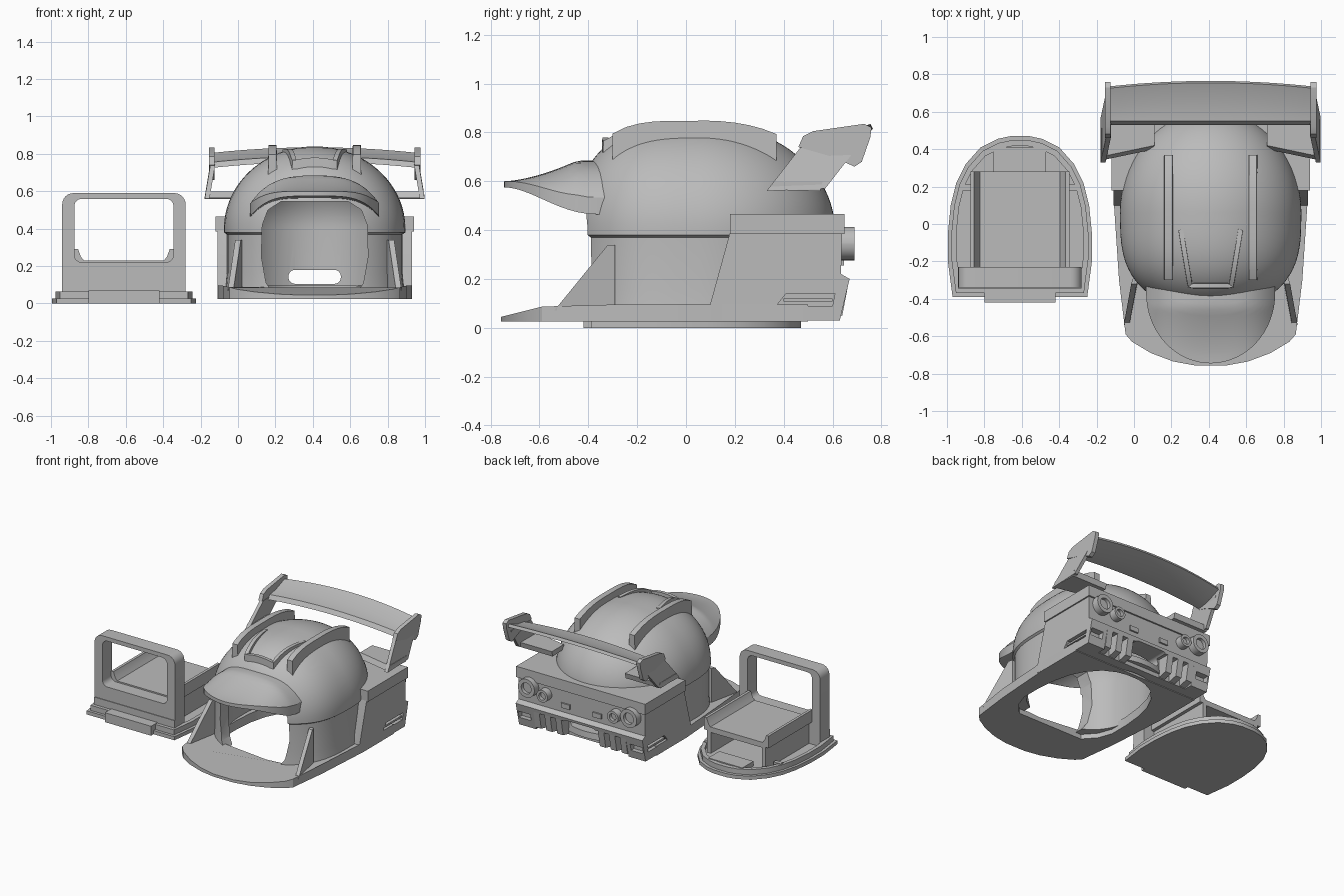
import bpy, bmesh
from math import sin, cos, pi, sqrt, radians

cube = bpy.data.objects.get("Cube")
if cube:
    bpy.data.objects.remove(cube)

grey = bpy.data.materials.new("plain_grey")
grey.use_nodes = True
GREY = (0.5, 0.5, 0.5, 1)
grey.diffuse_color = GREY
for node in grey.node_tree.nodes:
    if node.type == 'BSDF_PRINCIPLED':
        node.inputs["Base Color"].default_value = GREY

CX, CY = 0.41, 0.06      # helmet centre
TX = -0.61               # tray centre
SIDES = (-1, 1)


def tube(name, sections):
    """Closed solid through equal-length loops of points."""
    bm = bmesh.new()
    loops = [[bm.verts.new(p) for p in s] for s in sections]
    n = len(loops[0])
    for a, b in zip(loops, loops[1:]):
        for i in range(n):
            j = (i + 1) % n
            bm.faces.new((a[i], a[j], b[j], b[i]))
    bm.faces.new(loops[0][::-1])
    bm.faces.new(loops[-1])
    bmesh.ops.recalc_face_normals(bm, faces=bm.faces)
    mesh = bpy.data.meshes.new(name)
    bm.to_mesh(mesh)
    bm.free()
    mesh.materials.append(grey)
    obj = bpy.data.objects.new(name, mesh)
    bpy.context.collection.objects.link(obj)
    return smooth(obj)


def smooth(obj):
    for p in obj.data.polygons:
        p.use_smooth = True
    obj.data.set_sharp_from_angle(angle=radians(30))
    return obj


def prism(name, pts, axis, a, b):
    place = {'x': lambda p, t: (t, p[0], p[1]),
             'y': lambda p, t: (p[0], t, p[1]),
             'z': lambda p, t: (p[0], p[1], t)}[axis]
    return tube(name, [[place(p, t) for p in pts] for t in (a, b)])


def box(name, x0, x1, y0, y1, z0, z1):
    return prism(name, [(x0, y0), (x1, y0), (x1, y1), (x0, y1)], 'z', z0, z1)


def cut(obj, *cutters):
    for c in cutters:
        m = obj.modifiers.new("cut", 'BOOLEAN')
        m.object, m.solver = c, 'EXACT'
    dg = bpy.context.evaluated_depsgraph_get()
    mesh = bpy.data.meshes.new_from_object(obj.evaluated_get(dg))
    obj.modifiers.clear()
    obj.data = mesh
    return smooth(obj)


def mirrored(half, cx):
    return [(cx + x, y) for x, y in half] + [(cx - x, y) for x, y in half[::-1]]


def round_rect(x0, x1, z0, z1, r, n=6):
    pts = []
    for k, (x, z) in enumerate([(x1 - r, z1 - r), (x0 + r, z1 - r), (x0 + r, z0 + r), (x1 - r, z0 + r)]):
        pts += [(x + r * cos(pi / 2 * (k + i / n)), z + r * sin(pi / 2 * (k + i / n))) for i in range(n + 1)]
    return pts


# --- helmet dome: blunt at the front, round at the back
BLUNT, FRONT, BACK = 0.65, 0.53, 0.55


def dome_y(u):
    return -FRONT * abs(u) ** BLUNT if u < 0 else BACK * u


def dome_z(dx, y):
    d = y - CY
    u = (abs(d) / FRONT) ** (1 / BLUNT) if d < 0 else d / BACK
    return 0.4 + 0.44 * sqrt(max(0, 1 - (dx / 0.485) ** 2 - u * u))


def loft(name, rings, s=1, n=72):
    return tube(name, [[(CX + 0.485 * s * r * cos(2 * pi * i / n), CY + s * dome_y(r * sin(2 * pi * i / n)), z)
                        for i in range(n)] for r, z in rings])


def cap(height, steps=24):
    return [(cos(i / steps * pi / 2 * 0.99), 0.4 + height * sin(i / steps * pi / 2 * 0.99)) for i in range(steps + 1)]


# tray-shaped half outline, shared by the floor opening and the tray
half = [(0.36, -0.39), (0.385, -0.2), (0.385, -0.05), (0.37, 0.1), (0.34, 0.22), (0.29, 0.32),
        (0.21, 0.41), (0.12, 0.455), (0.05, 0.47)]


def outline(k):
    return mirrored([(x * k, 0.02 + (y - 0.02) * k) for x, y in half], TX)


shell = loft("helmet_shell", [(0.99, 0.06), (0.97, 0.16), (0.97, 0.37), (1, 0.38)] + cap(0.44))
cavity = loft("cavity_cutter", [(1, -0.1)] + cap(0.36), 0.83)
floor = prism("floor_cutter", mirrored([(0.27, -0.39), (0.35, -0.3)] + half[1:], CX), 'z', -0.1, 0.3)
mouth = prism("mouth_cutter", mirrored([(0.22, 0.05), (0.26, 0.11), (0.285, 0.25), (0.28, 0.42),
                                        (0.25, 0.5), (0.18, 0.545)], CX), 'y', -1, 0)
vent = prism("vent_cutter", round_rect(CX - 0.14, CX + 0.14, 0.105, 0.18, 0.035), 'y', 0.3, 0.9)
cut(shell, cavity, mouth, vent)

# --- visor: broad arched brim, drooping at the sides
sections = []
for k in range(33):
    t = sin((k / 32 - 0.5) * pi)
    front = -0.37 - 0.375 * sqrt(max(0, 1 - t * t))
    back = -0.365 + 0.035 * t * t
    ys = [front + (back - front) * i / 12 for i in range(13)]
    top = [(y, 0.6 - 0.1 * t ** 4 + 0.085 * min(1, (y + 0.745) / 0.3) ** 1.6 * (1 - 0.6 * t * t)) for y in ys]
    low = [(y, 0.575 - 0.11 * t ** 4 - 0.04 * (y - front)) for y in ys[::-1]]
    sections.append([(CX + 0.345 * t, y, z) for y, z in top + low])
tube("visor", sections)


# --- raised strips that follow the dome
def strip(name, path, w, height):
    pts = []
    for (x0, y0), (x1, y1) in zip(path, path[1:]):
        pts += [(x0 + (x1 - x0) * i / 12, y0 + (y1 - y0) * i / 12) for i in range(12)]
    pts.append(path[-1])
    secs = []
    for i, (x, y) in enumerate(pts):
        p, q = pts[max(i - 1, 0)], pts[min(i + 1, len(pts) - 1)]
        l = sqrt((q[0] - p[0]) ** 2 + (q[1] - p[1]) ** 2)
        nx, ny = -(q[1] - p[1]) / l * w / 2, (q[0] - p[0]) / l * w / 2
        z = dome_z(x, y)
        secs.append([(CX + x + nx * k, y + ny * k, z + h) for k, h in
                     ((1, -0.05), (-1, -0.05), (-0.85, height(y)), (0.85, height(y)))])
    tube(name, secs)


for s in SIDES:
    strip("crest_ridge", [(0.225 * s, -0.3), (0.225 * s, 0.37)], 0.05, lambda y: 0.058 + 0.3 * (y - 0.03) ** 2)
strip("brow_trim", [(-0.16, -0.03), (-0.11, -0.33), (0.11, -0.33), (0.16, -0.03)], 0.03,
      lambda y: 0.008 + 0.1 * max(0, -y - 0.05))

# --- chin plate tapering to a thin front lip
plate = prism("chin_plate", mirrored([(0.08, -0.757), (0.2, -0.735), (0.32, -0.69), (0.42, -0.63), (0.455, -0.59),
                                      (0.49, -0.3), (0.52, 0.15), (0.52, 0.5)], CX), 'z', 0.025, 0.095)
for v in plate.data.vertices:
    if v.co.z > 0.05 and v.co.y < -0.58:
        v.co.z = 0.045 + 0.25 * (v.co.y + 0.757)
cut(plate, floor)

# --- cheek fins
for s in SIDES:
    secs = []
    for off in (-0.015, 0.015):
        secs.append([(CX + s * (x + off), y, z) for x, y, z in
                     ((0.45, -0.54, 0.07), (0.4, -0.29, 0.07), (0.4, -0.29, 0.34), (0.41, -0.32, 0.34))])
    tube("cheek_fin", secs)

# --- rear body
body = prism("rear_body", [(0.19, 0.45), (0.64, 0.45), (0.635, 0.22), (0.67, 0.2), (0.63, 0.03), (0.1, 0.03),
                           (0.1, 0.1), (0.18, 0.39)], 'x', CX - 0.52, CX + 0.52)
deck = box("rear_deck", CX - 0.53, CX + 0.53, 0.18, 0.65, 0.385, 0.465)
cut(deck, cavity)
cutters = [cavity, vent, box("bay_cutter", CX - 0.38, CX + 0.38, 0.57, 0.8, -0.1, 0.17)]
for s in SIDES:
    x = CX + s * 0.52
    cutters.append(prism("side_slot_cutter", [(0.37, 0.09), (0.6, 0.09), (0.61, 0.14), (0.41, 0.14)], 'x',
                         x - 0.04, x + 0.04))
    x = CX + s * 0.46
    cutters.append(box("corner_slot_cutter", x - 0.05, x + 0.05, 0.61, 0.8, 0.09, 0.14))
cut(body, *cutters)

for s in SIDES:
    for d in (0.175, 0.265, 0.355):
        x = CX + s * d
        prism("diffuser_fin", [(0.55, 0.18), (0.665, 0.18), (0.64, 0.05), (0.55, 0.03)], 'x', x - 0.024, x + 0.024)
    prism("side_slot_bar", [(0.4, 0.107), (0.6, 0.107), (0.6, 0.12), (0.4, 0.12)], 'x',
          CX + s * 0.47, CX + s * 0.515)
    # round tail lamps with hollow centres
    for dx, z, r in ((0.42, 0.345, 0.068), (0.29, 0.32, 0.045)):
        x = CX + s * dx
        lamp = prism("tail_lamp", round_rect(x - r, x + r, z - r, z + r, r * 0.99), 'y', 0.6, 0.69)
        q = r * 0.6
        hole = prism("lamp_cutter", round_rect(x - q, x + q, z - q, z + q, q * 0.99), 'y', 0.665, 0.8)
        cut(lamp, hole)
        cutters.append(hole)
    x = CX + s * 0.13
    box("tail_clip", x - 0.035, x + 0.035, 0.6, 0.648, 0.255, 0.29)

# --- rear wing: bowed blade, end plates and struts
profile = [(0.53, 0.735), (0.55, 0.765), (0.65, 0.775), (0.755, 0.815), (0.765, 0.795), (0.64, 0.745)]
tube("wing_blade", [[(CX + 0.55 * t, y - 0.03 * t * t * (y > 0.6), z + 0.02 - 0.03 * t * t) for y, z in profile]
                    for t in [i / 10 - 1 for i in range(21)]])
for s in SIDES:
    prism("wing_end_plate", [(0.46, 0.74), (0.48, 0.785), (0.52, 0.805), (0.73, 0.835), (0.76, 0.82), (0.755, 0.78),
                             (0.72, 0.68), (0.69, 0.66), (0.6, 0.7)], 'x', CX + s * 0.535, CX + s * 0.565)
    tube("wing_upright", [[(CX + s * (x + o), y, z) for x, y, z in
                           ((0.575, 0.33, 0.56), (0.575, 0.57, 0.57), (0.545, 0.71, 0.75), (0.545, 0.47, 0.74))]
                          for o in (-0.013, 0.013)])
    tube("wing_strut", [[(CX + s * x, y, z) for y, z in
                         ((y0, 0.565), (y0 + 0.02, 0.6), (0.56, 0.6), (0.55, 0.56))]
                        for x, y0 in ((0.585, 0.34), (0.3, 0.4))])

# --- display tray: base, rim, front tab
prism("tray_base", outline(1), 'z', 0, 0.027)
rim = prism("tray_rim", outline(0.95), 'z', 0.02, 0.065)
well = prism("tray_well_cutter", outline(0.88), 'z', 0.035, 0.2)
cut(rim, well)
box("tray_tab", TX - 0.19, TX + 0.19, -0.42, -0.34, 0, 0.07)

# --- tray window frame
frame = prism("window_frame", round_rect(TX - 0.33, TX + 0.33, 0.03, 0.59, 0.06), 'y', -0.34, -0.23)
window = prism("window_cutter", round_rect(TX - 0.265, TX + 0.265, 0.22, 0.56, 0.04), 'y', -0.5, 0)
cut(frame, window)
box("frame_foot", TX - 0.33, TX + 0.33, -0.345, -0.23, 0.03, 0.12)

# --- tray shelf with raised side rails
box("shelf", TX - 0.24, TX + 0.24, -0.24, 0.28, 0.19, 0.23)
for s in SIDES:
    prism("shelf_rail", [(TX + s * x, z) for x, z in ((0.19, 0.2), (0.265, 0.2), (0.265, 0.29), (0.245, 0.29),
                                                      (0.23, 0.25))], 'y', -0.24, 0.28)
    x = TX + s * 0.225
    box("shelf_wall", x - 0.015, x + 0.015, -0.24, 0.28, 0.03, 0.2)
    x = TX + s * 0.285
    box("rim_clip", x - 0.03, x + 0.03, 0.18, 0.21, 0.03, 0.07)
box("rear_stop", TX - 0.14, TX + 0.14, 0.28, 0.41, 0.03, 0.07)

# remove the cutting helpers
for c in cutters + [mouth, floor, well, window]:
    bpy.data.objects.remove(c)
